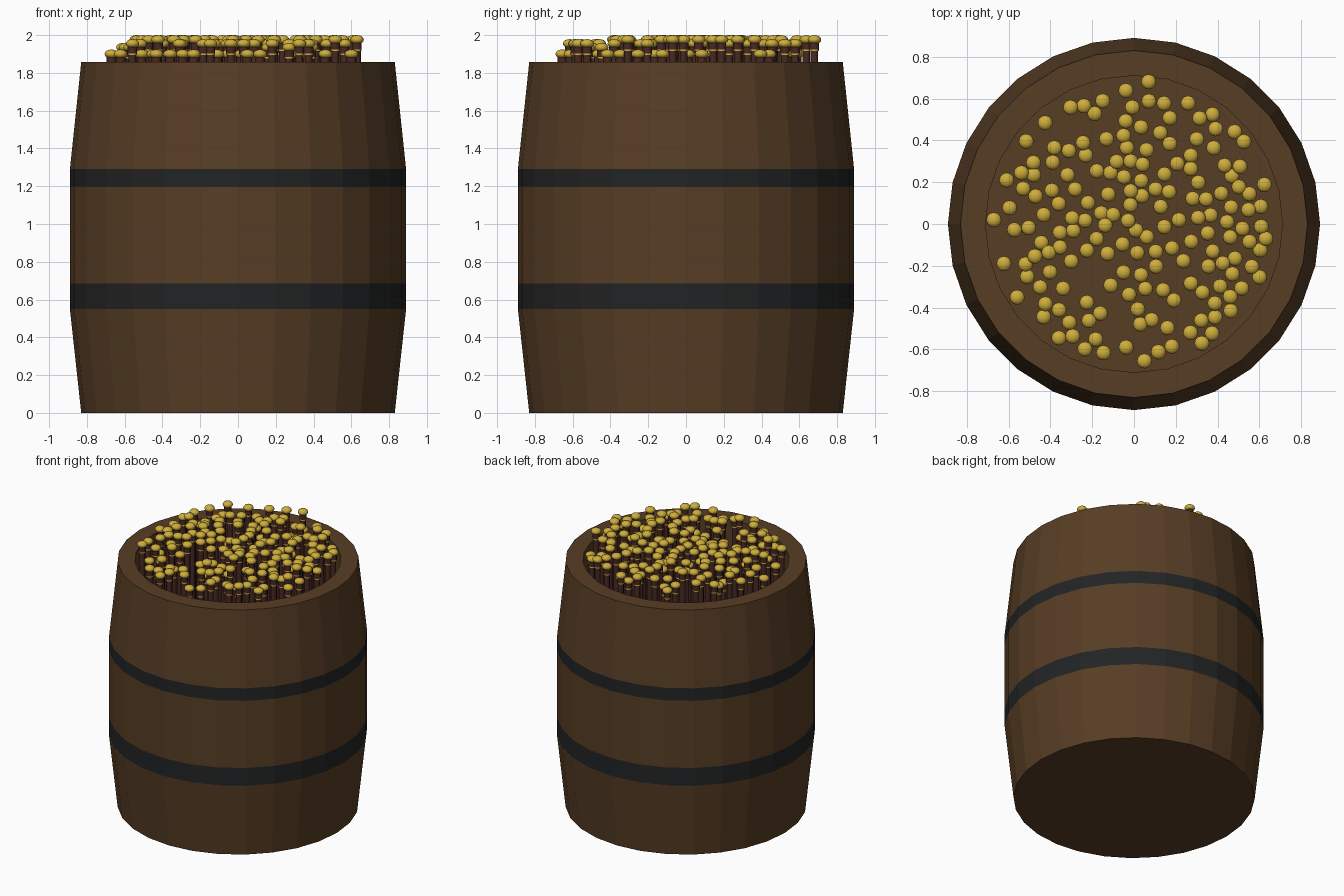
import bpy, bmesh, math, random
from mathutils import Matrix

if "Cube" in bpy.data.objects:
    bpy.data.objects.remove(bpy.data.objects["Cube"])

random.seed(7)


def material(name, rgb):
    m = bpy.data.materials.new(name)
    m.diffuse_color = (*rgb, 1)
    m.use_nodes = True
    m.node_tree.nodes["Principled BSDF"].inputs["Base Color"].default_value = m.diffuse_color
    return m


WOOD = material("brown wood", (0.095, 0.047, 0.018))
IRON = material("black iron", (0.016, 0.017, 0.018))
GOLD = material("gold", (0.62, 0.42, 0.045))
MAROON = material("dark maroon", (0.065, 0.022, 0.016))


def lathe(bm, profile, sides, x=0, y=0, mats=None):
    """Spin an (r, z) profile; r = 0 closes to a point. mats = one slot per segment."""
    rings = []
    for r, z in profile:
        if r == 0:
            rings.append([bm.verts.new((x, y, z))] * sides)
        else:
            rings.append([bm.verts.new((x + r * math.cos(2 * math.pi * i / sides),
                                        y + r * math.sin(2 * math.pi * i / sides), z))
                          for i in range(sides)])
    for k, (a, b) in enumerate(zip(rings, rings[1:])):
        for i in range(sides):
            j = (i + 1) % sides
            f = bm.faces.new(list(dict.fromkeys([a[i], a[j], b[j], b[i]])))
            f.material_index = mats[k] if mats else 0


def finish(bm, name, materials, smooth=False):
    me = bpy.data.meshes.new(name)
    bm.to_mesh(me)
    bm.free()
    for m in materials:
        me.materials.append(m)
    ob = bpy.data.objects.new(name, me)
    bpy.context.collection.objects.link(ob)
    if smooth:
        bpy.context.view_layer.objects.active = ob
        ob.select_set(True)
        bpy.ops.object.shade_smooth_by_angle(angle=math.radians(50))
        ob.select_set(False)


# Barrel: bulged shell with open top, two flush iron hoops, inner wall and floor
FLOOR = 0.08
bm = bmesh.new()
lathe(bm, [(0, 0), (0.83, 0), (0.89, 0.55), (0.89, 0.685), (0.89, 1.195), (0.89, 1.29),
           (0.83, 1.857), (0.71, 1.857), (0.71, FLOOR), (0, FLOOR)], 28,
      mats=[0, 0, 1, 0, 1, 0, 0, 0, 0])
finish(bm, "barrel", [WOOD, IRON])

# Scatter the sticks inside the barrel, none touching
spots = [(0.07, 0.68), (-0.67, 0.02), (0.05, -0.655), (0.63, -0.07)]
while len(spots) < 170:
    r, a = 0.66 * random.random() ** 0.55, random.uniform(0, 2 * math.pi)
    p = (r * math.cos(a), r * math.sin(a))
    if all(math.dist(p, q) > 0.058 for q in spots):
        spots.append(p)

# Sticks: thin shaft, gold ring, thicker collar and flattened gold knob
shafts, knobs = bmesh.new(), bmesh.new()
for x, y in spots:
    levels = [1.9, 1.935, 1.955] if y < -0.4 or x < -0.55 else [1.9, 1.955, 1.976, 1.976]
    z = 1.976 if y > 0.67 else random.choice(levels)
    lathe(shafts, [(0.02, FLOOR), (0.02, z - 0.06), (0.025, z - 0.06), (0.025, z - 0.052),
                   (0.025, z)], 8, x, y, mats=[0, 1, 1, 0])
    bmesh.ops.create_uvsphere(knobs, u_segments=12, v_segments=8, radius=1,
                              matrix=Matrix.Translation((x, y, z)) @ Matrix.Diagonal((0.036, 0.036, 0.024, 1)))
finish(shafts, "stick_shafts", [MAROON, GOLD], smooth=True)
finish(knobs, "stick_knobs", [GOLD], smooth=True)
